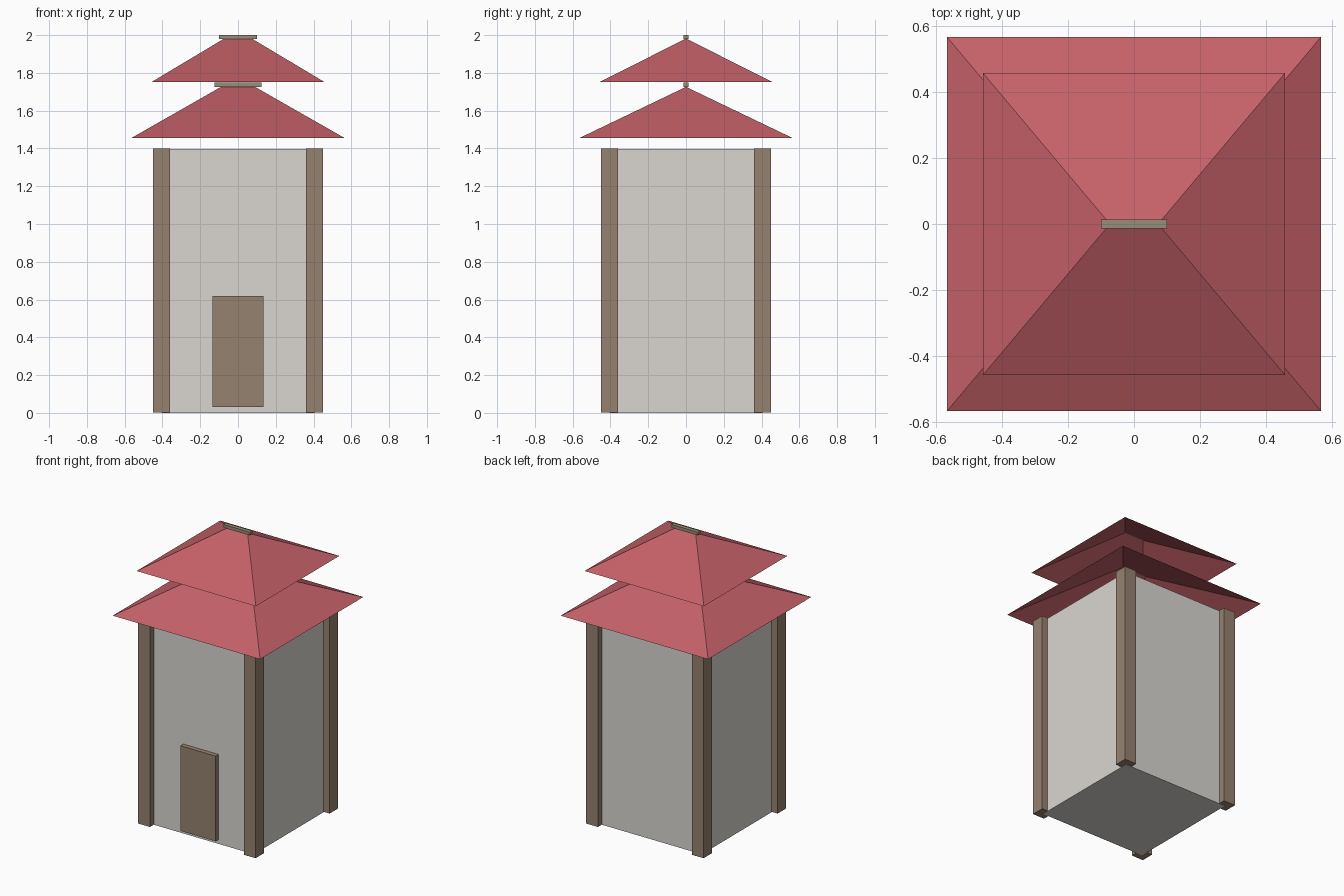
import bpy
import bmesh

cube = bpy.data.objects.get("Cube")
if cube:
    bpy.data.objects.remove(cube, do_unlink=True)


def material(name, srgb):
    color = [(c / 255) ** 2.2 for c in srgb] + [1.0]
    mat = bpy.data.materials.new(name)
    mat.use_nodes = True
    mat.diffuse_color = color
    mat.node_tree.nodes["Principled BSDF"].inputs["Base Color"].default_value = color
    return mat


plaster = material("plaster_grey", (217, 213, 207))
timber = material("timber_brown", (149, 129, 111))
tile = material("roof_red", (196, 97, 104))
ridge_stone = material("ridge_taupe", (152, 140, 120))


def finish(name, bm, mat):
    bmesh.ops.recalc_face_normals(bm, faces=bm.faces)
    mesh = bpy.data.meshes.new(name)
    bm.to_mesh(mesh)
    bm.free()
    mesh.materials.append(mat)
    obj = bpy.data.objects.new(name, mesh)
    bpy.context.collection.objects.link(obj)
    return obj


def box(name, low, high, mat):
    bm = bmesh.new()
    bmesh.ops.create_cube(bm, size=1)
    for v in bm.verts:
        for i in range(3):
            v.co[i] = low[i] if v.co[i] < 0 else high[i]
    return finish(name, bm, mat)


def hip_roof(name, half, eave_z, ridge_half, ridge_z):
    """Thin four-sided roof, open underneath, with a short ridge along x."""
    bm = bmesh.new()
    corners = [bm.verts.new((sx * half, sy * half, eave_z))
               for sx, sy in ((-1, -1), (1, -1), (1, 1), (-1, 1))]
    left = bm.verts.new((ridge_half, 0, ridge_z))
    right = bm.verts.new((-ridge_half, 0, ridge_z))
    a, b, c, d = corners
    for face in ((a, b, left, right), (b, c, left), (c, d, right, left), (d, a, right)):
        bm.faces.new(face)
    return finish(name, bm, tile)


# Walls and door
WALL = 0.405
box("walls", (-WALL, -WALL, 0), (WALL, WALL, 1.398), plaster)
box("door", (-0.135, -0.437, 0.03), (0.135, -0.39, 0.62), timber)

# Corner posts
POST = 0.045
for side, sx in (("right", -1), ("left", 1)):
    for end, sy in (("front", -1), ("back", 1)):
        x, y = sx * WALL, sy * WALL
        box(f"{end}_{side}_post", (x - POST, y - POST, 0.002),
            (x + POST, y + POST, 1.4), timber)

# Two stacked roofs, each with a ridge beam
for level, half, eave_z, ridge_half, ridge_z, beam_half, beam_top in (
        ("lower", 0.565, 1.455, 0.09, 1.726, 0.125, 1.748),
        ("upper", 0.457, 1.752, 0.073, 1.982, 0.10, 2.0)):
    hip_roof(f"{level}_roof", half, eave_z, ridge_half, ridge_z)
    box(f"{level}_ridge_beam", (-beam_half, -0.014, ridge_z - 0.002),
        (beam_half, 0.014, beam_top), ridge_stone)
